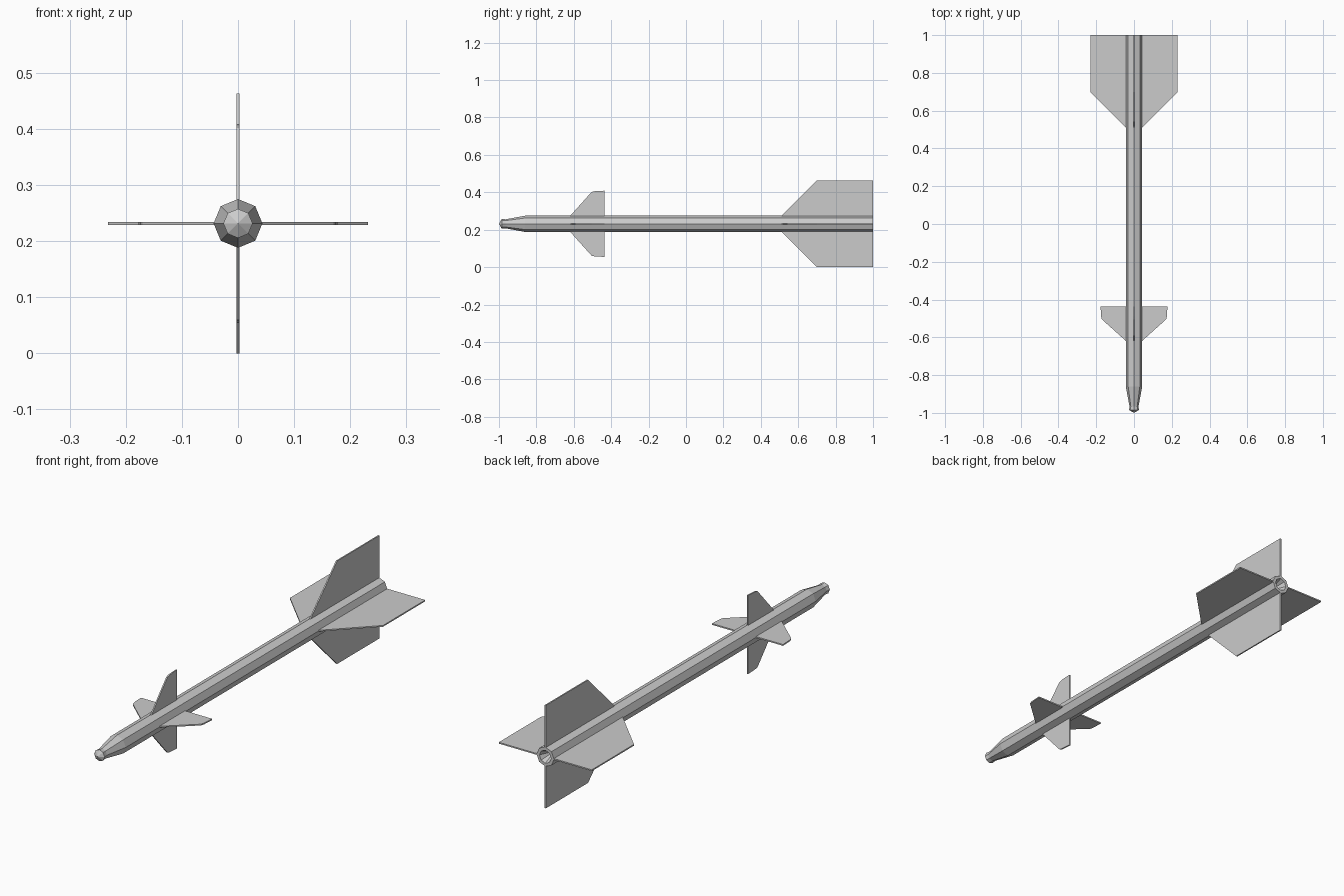
import bpy, bmesh
from math import sin, cos, pi
from mathutils import Matrix, Vector

if "Cube" in bpy.data.objects:
    bpy.data.objects.remove(bpy.data.objects["Cube"])

ZC = 0.2315   # height of the body axis
SIDES = 8


def make_object(name, bm):
    bmesh.ops.recalc_face_normals(bm, faces=bm.faces)
    mesh = bpy.data.meshes.new(name)
    bm.to_mesh(mesh)
    bm.free()
    obj = bpy.data.objects.new(name, mesh)
    obj.location = (0, 0, ZC)
    bpy.context.collection.objects.link(obj)
    return obj


def lathe(name, profile):
    """Faceted solid around the y axis from (y, radius) pairs; radius 0 is a tip."""
    bm = bmesh.new()
    rings = []
    for y, r in profile:
        n = SIDES if r > 0 else 1
        rings.append([bm.verts.new((r * sin(2 * pi * i / SIDES), y,
                                    r * cos(2 * pi * i / SIDES))) for i in range(n)])
    for a, b in zip(rings, rings[1:]):
        for i in range(SIDES):
            j = (i + 1) % SIDES
            quad = [a[i % len(a)], a[j % len(a)], b[j % len(b)], b[i % len(b)]]
            bm.faces.new(list(dict.fromkeys(quad)))
    return make_object(name, bm)


def fin_set(name, outline, thickness):
    """Four plates around the body from a (y, radius) outline."""
    for k, side in enumerate(("top", "right", "bottom", "left")):
        bm = bmesh.new()
        face = bm.faces.new([bm.verts.new((-thickness / 2, y, r)) for y, r in outline])
        ext = bmesh.ops.extrude_face_region(bm, geom=[face])
        moved = [v for v in ext["geom"] if isinstance(v, bmesh.types.BMVert)]
        bmesh.ops.translate(bm, verts=moved, vec=Vector((thickness, 0, 0)))
        bm.transform(Matrix.Rotation(k * pi / 2, 4, 'Y'))
        make_object(f"{name}_{side}", bm)


# Body: seeker tip, tapered nose, long tube and hollow exhaust cone
lathe("body", [(-1.0, 0), (-0.985, 0.026), (-0.965, 0.024), (-0.86, 0.0435),
               (1.0, 0.0435), (1.0, 0.029), (0.93, 0)])

# Small steering fins near the nose
fin_set("front_fin", [(-0.62, 0.034), (-0.62, 0.042), (-0.505, 0.170),
                      (-0.49, 0.174), (-0.437, 0.177), (-0.437, 0.034)], 0.006)

# Large tail fins
fin_set("tail_fin", [(0.51, 0.036), (0.51, 0.042), (0.70, 0.2315),
                     (1.0, 0.2315), (1.0, 0.036)], 0.006)
